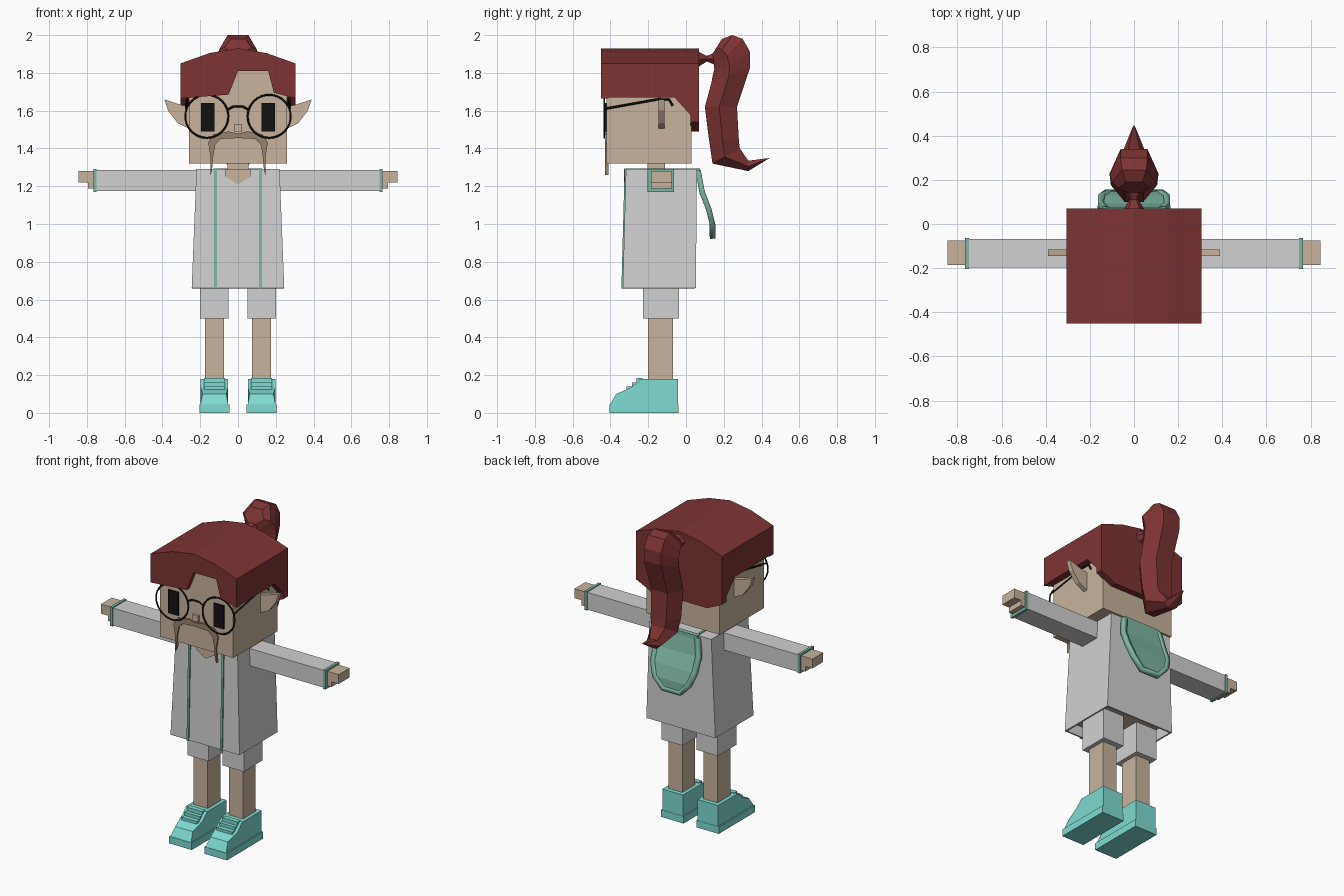
import bpy, bmesh
from mathutils import Vector

cube = bpy.data.objects.get("Cube")
if cube:
    bpy.data.objects.remove(cube, do_unlink=True)


def material(name, r, g, b):
    m = bpy.data.materials.new(name)
    m.use_nodes = True
    m.diffuse_color = (r, g, b, 1)
    bsdf = next(n for n in m.node_tree.nodes if n.type == 'BSDF_PRINCIPLED')
    bsdf.inputs["Base Color"].default_value = (r, g, b, 1)
    bsdf.inputs["Roughness"].default_value = 0.9
    return m


SKIN = material("skin tan", .58, .455, .34)
HAIR = material("hair red", .21, .034, .034)
COAT = material("coat light grey", .64, .64, .64)
MINT = material("trim mint", .21, .47, .37)
SHOE = material("shoe turquoise", .21, .71, .64)
BLACK = material("black", .006, .006, .006)
BROWN = material("moustache brown", .32, .23, .155)


def finish(name, bm, mat):
    bmesh.ops.recalc_face_normals(bm, faces=bm.faces)
    me = bpy.data.meshes.new(name)
    bm.to_mesh(me)
    bm.free()
    me.materials.append(mat)
    ob = bpy.data.objects.new(name, me)
    bpy.context.collection.objects.link(ob)
    return ob


def skin_rings(name, rings, mat):
    """Closed surface through a list of rings with equal point counts."""
    bm = bmesh.new()
    loops = [[bm.verts.new(p) for p in ring] for ring in rings]
    n = len(loops[0])
    for a, b in zip(loops, loops[1:]):
        for i in range(n):
            j = (i + 1) % n
            bm.faces.new((a[i], a[j], b[j], b[i]))
    bm.faces.new(loops[0])
    bm.faces.new(loops[-1])
    return finish(name, bm, mat)


def prism_x(name, pts, a, b, mat):
    return skin_rings(name, [[(x, y, z) for y, z in pts] for x in (a, b)], mat)


def prism_y(name, pts, a, b, mat):
    return skin_rings(name, [[(x, y, z) for x, z in pts] for y in (a, b)], mat)


def box(name, x0, x1, y0, y1, z0, z1, mat):
    return prism_x(name, [(y0, z0), (y1, z0), (y1, z1), (y0, z1)], x0, x1, mat)


def hex_loft(name, sections, mat):
    """Six-sided strand; a section is inner (y, z), outer (y, z), half width."""
    rings = []
    for i, o, w in sections:
        i, o = Vector((0, *i)), Vector((0, *o))
        shape = [(0, -.4), (.45, -1), (1, -.55), (1, .55), (.45, 1), (0, .4)]
        rings.append([i.lerp(o, t) + Vector((s * w, 0, 0)) for t, s in shape])
    return skin_rings(name, rings, mat)


def wire(name, pts, radius, mat):
    cu = bpy.data.curves.new(name, 'CURVE')
    cu.dimensions = '3D'
    cu.bevel_depth = radius
    cu.bevel_resolution = 0
    cu.use_fill_caps = True
    sp = cu.splines.new('POLY')
    sp.points.add(len(pts) - 1)
    for p, co in zip(sp.points, pts):
        p.co = (*co, 1)
    cu.materials.append(mat)
    ob = bpy.data.objects.new(name, cu)
    bpy.context.collection.objects.link(ob)
    return ob


# Head, neck and nose
box("head", -.26, .26, -.42, .03, 1.32, 1.84, SKIN)
box("neck", -.055, .055, -.205, -.11, 1.25, 1.33, SKIN)
box("nose", -.022, .022, -.435, -.41, 1.49, 1.53, SKIN)

# Hair cap: arched crown, notched fringe, lower back panel
arch = [(.305, 1.85), (.15, 1.905), (0, 1.93), (-.15, 1.905), (-.305, 1.85)]
prism_y("hair_crown", [(-.305, 1.67), (.305, 1.67)] + arch, -.41, .07, HAIR)
notch = [(-.305, 1.665), (-.05, 1.685), (0, 1.81), (.16, 1.81), (.19, 1.695), (.305, 1.665)]
prism_y("hair_fringe", notch + arch, -.45, -.41, HAIR)
prism_y("hair_back", [(-.305, 1.67), (-.305, 1.54), (-.2, 1.49), (.2, 1.49),
                      (.305, 1.54), (.305, 1.67)], .025, .07, HAIR)

# Ponytail with its tie
hex_loft("ponytail_tie", [((.07, 1.835), (.07, 1.91), .045),
                          ((.11, 1.86), (.11, 1.89), .02),
                          ((.16, 1.84), (.16, 1.91), .05)], HAIR)
hex_loft("ponytail", [((.14, 1.90), (.19, 1.98), .07),
                      ((.145, 1.86), (.245, 2.0), .10),
                      ((.15, 1.82), (.30, 1.98), .11),
                      ((.14, 1.78), (.34, 1.91), .11),
                      ((.135, 1.75), (.34, 1.83), .11),
                      ((.10, 1.62), (.27, 1.62), .105),
                      ((.12, 1.46), (.28, 1.44), .10),
                      ((.14, 1.32), (.285, 1.40), .085),
                      ((.33, 1.28), (.33, 1.335), .05),
                      ((.435, 1.345), (.445, 1.35), .006)], HAIR)

# Moustache
half = [(.05, 1.49), (.13, 1.475), (.158, 1.43), (.146, 1.36), (.147, 1.26),
        (.138, 1.28), (.13, 1.37), (.12, 1.42), (.09, 1.45)]
prism_y("moustache", [(0, 1.478)] + half + [(0, 1.455)]
        + [(-x, z) for x, z in reversed(half)], -.43, -.41, BROWN)

# Coat: flared shell, open at the hem, over the torso
coat = skin_rings("coat", [
    [(-w, y0, z), (w, y0, z), (w, y1, z), (-w, y1, z)]
    for w, y0, y1, z in ((.245, -.335, .052, .66), (.22, -.318, .058, 1.29))], COAT)
bm = bmesh.new()
bm.from_mesh(coat.data)
hem = [f for f in bm.faces if f.calc_center_median().z < .67]
bmesh.ops.delete(bm, geom=hem, context='FACES_ONLY')
bm.to_mesh(coat.data)
bm.free()
shell = coat.modifiers.new("thickness", 'SOLIDIFY')
shell.thickness = .015
shell.offset = -1
box("torso", -.2, .2, -.29, .03, .70, 1.26, SKIN)
prism_y("neckline", [(-.065, 1.29), (-.065, 1.25), (0, 1.21), (.065, 1.25), (.065, 1.29)],
        -.327, -.318, SKIN)

# Hood hanging at the back: thin panel with a raised rim
rows = [(1.28, .065, .13), (1.17, .085, .15), (1.08, .12, .148), (1.0, .14, .12), (.935, .14, .06)]
skin_rings("hood_panel", [[(-w, y - .012, z), (w, y - .012, z), (w, y + .008, z), (-w, y + .008, z)]
                          for z, y, w in rows], MINT)
rim = [(w, y, z) for z, y, w in rows]
wire("hood_rim", rim + [(-x, y, z) for x, y, z in reversed(rim)], .02, MINT)
box("hood_collar", -.13, .13, .045, .075, 1.25, 1.295, MINT)

# Paired parts
for s, side in ((1, "left"), (-1, "right")):
    # Face: eye, lens ring, temple, ear
    box(side + "_eye", s * .125, s * .197, -.429, -.418, 1.49, 1.64, BLACK)
    bpy.ops.mesh.primitive_torus_add(location=(s * .165, -.432, 1.57), rotation=(1.5708, 0, 0),
                                     major_radius=.114, minor_radius=.005,
                                     major_segments=32, minor_segments=6)
    ring = bpy.context.object
    ring.name = side + "_lens_ring"
    ring.data.materials.append(BLACK)
    bpy.ops.object.shade_smooth()
    wire(side + "_temple", [(s * .275, -.43, 1.61), (s * .272, -.15, 1.66),
                            (s * .268, -.09, 1.66), (s * .268, -.07, 1.625)], .006, BLACK)
    prism_y(side + "_ear", [(s * x, z) for x, z in ((.25, 1.62), (.30, 1.63), (.39, 1.66),
            (.37, 1.60), (.32, 1.535), (.25, 1.50))], -.145, -.115, SKIN)
    # Hair drop behind the ear
    prism_x(side + "_hair_drop", [(-.06, 1.67), (.025, 1.67), (.025, 1.575)],
            s * .255, s * .305, HAIR)

    # Arm
    box(side + "_sleeve", s * .2, s * .75, -.198, -.067, 1.175, 1.286, COAT)
    box(side + "_cuff", s * .748, s * .765, -.204, -.064, 1.17, 1.292, MINT)
    box(side + "_hand", s * .76, s * .845, -.185, -.075, 1.22, 1.28, SKIN)
    box(side + "_palm", s * .76, s * .795, -.185, -.075, 1.187, 1.22, SKIN)

    # Coat trim down the front and over the shoulder
    prism_x(side + "_front_trim", [(-.31, 1.294), (-.325, 1.294), (-.342, .658), (-.325, .658)],
            s * .112, s * .126, MINT)
    box(side + "_shoulder_trim", s * .112, s * .126, -.32, .06, 1.285, 1.295, MINT)

    # Leg
    box(side + "_shorts", s * .05, s * .2, -.227, -.036, .50, .75, COAT)
    box(side + "_leg", s * .075, s * .175, -.2, -.07, .15, .51, SKIN)

    # Shoe: sole, upper narrowing at the toe, lace bars
    box(side + "_sole", s * .045, s * .205, -.405, -.04, 0, .045, SHOE)
    upper = prism_x(side + "_shoe_upper", [(-.042, .045), (-.042, .18), (-.24, .18), (-.29, .135),
                    (-.37, .10), (-.402, .045)], s * .052, s * .198, SHOE)
    for v in upper.data.vertices:
        if v.co.y < -.36 and v.co.z > .05:
            v.co.x += (s * .125 - v.co.x) * .15
    for i, (y, z) in enumerate(((-.305, .135), (-.275, .155), (-.25, .178))):
        box(f"{side}_lace_{i + 1}", s * .07, s * .18, y - .011, y + .02, z - .02, z + .006, SHOE)

# Glasses bridge
wire("glasses_bridge", [(-.055, -.432, 1.605), (-.025, -.432, 1.622),
                        (.025, -.432, 1.622), (.055, -.432, 1.605)], .006, BLACK)
